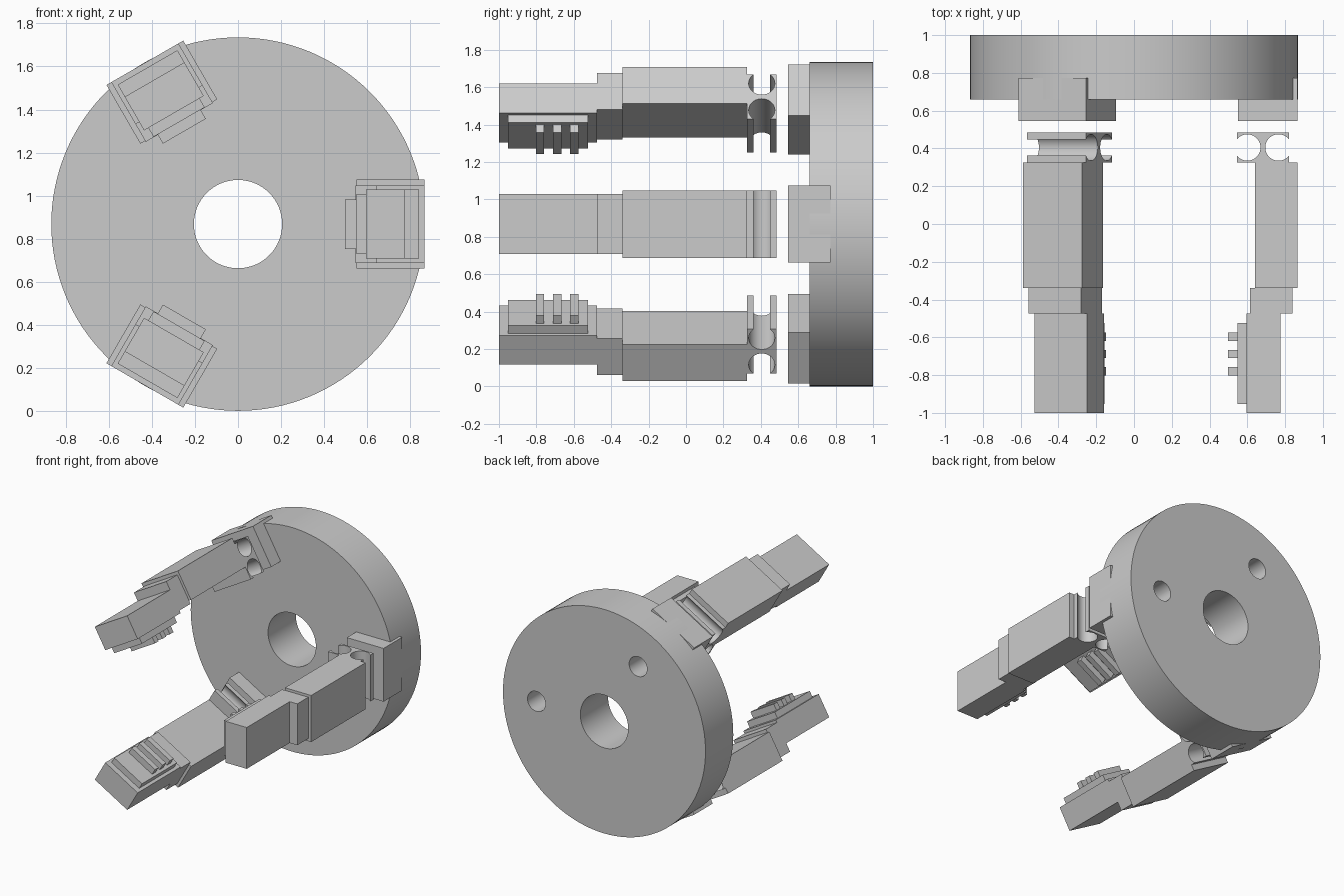
import bpy, bmesh, math
from mathutils import Matrix

if "Cube" in bpy.data.objects:
    bpy.data.objects.remove(bpy.data.objects["Cube"])

CZ = 0.868          # height of the hub axis
R = 0.867           # disc radius


def add_object(name, bm):
    bmesh.ops.recalc_face_normals(bm, faces=bm.faces)
    mesh = bpy.data.meshes.new(name)
    bm.to_mesh(mesh)
    bm.free()
    ob = bpy.data.objects.new(name, mesh)
    bpy.context.collection.objects.link(ob)
    return ob


def box(name, r, y, half_t, place):
    """Block spanning r (radial), y (length) and +-half_t (width)."""
    bm = bmesh.new()
    size = (r[1] - r[0], y[1] - y[0], 2 * half_t)
    mid = ((r[0] + r[1]) / 2, (y[0] + y[1]) / 2, 0)
    bmesh.ops.create_cube(bm, size=1, matrix=place @ Matrix.Translation(mid) @ Matrix.Diagonal((*size, 1)))
    return add_object(name, bm)


def cylinder(name, x, z, y, radius, segments):
    """Cylinder along y."""
    bm = bmesh.new()
    m = Matrix.Translation((x, (y[0] + y[1]) / 2, z)) @ Matrix.Rotation(math.pi / 2, 4, 'X')
    bmesh.ops.create_cone(bm, cap_ends=True, segments=segments, radius1=radius,
                          radius2=radius, depth=y[1] - y[0], matrix=m)
    return add_object(name, bm)


def smooth(ob):
    bpy.ops.object.select_all(action='DESELECT')
    ob.select_set(True)
    bpy.context.view_layer.objects.active = ob
    bpy.ops.object.shade_smooth_by_angle(angle=math.radians(30))


def flexure(name, place):
    """Hinge block with a round groove on each side leaving a thin waist."""
    r0, r1, y0, y1, half_t = 0.545, 0.82, 0.325, 0.485, 0.18
    yc, rad, inset = (y0 + y1) / 2, 0.07, 0.055
    lim = math.acos(-inset / rad)
    arc = [(-lim + 2 * lim * i / 28) for i in range(29)]
    left = [(r0 + inset + rad * math.cos(a), yc + rad * math.sin(a)) for a in arc]
    right = [(r0 + r1 - x, 2 * yc - y) for x, y in left]
    outline = [(r0, y0), *left, (r0, y1), (r1, y1), *right, (r1, y0)]
    bm = bmesh.new()
    face = bm.faces.new([bm.verts.new(place @ Matrix.Translation((x, y, -half_t)).translation)
                         for x, y in outline])
    out = bmesh.ops.extrude_face_region(bm, geom=[face])
    verts = [v for v in out['geom'] if isinstance(v, bmesh.types.BMVert)]
    bmesh.ops.translate(bm, verts=verts, vec=place.to_3x3() @ Matrix.Translation((0, 0, 2 * half_t)).translation)
    smooth(add_object(name, bm))


# Hub disc with a through bore and two blind holes in the back
disc = cylinder("hub_disc", 0, CZ, (0.66, 1.0), R, 128)
cutters = [cylinder("bore_cutter", 0, CZ, (0.5, 1.2), 0.205, 64)]
for a in (0, math.radians(120)):
    cutters.append(cylinder("bolt_hole_cutter", 0.58 * math.cos(a), CZ + 0.58 * math.sin(a),
                            (0.78, 1.2), 0.077, 40))
bpy.context.view_layer.objects.active = disc
for c in cutters:
    mod = disc.modifiers.new("cut", 'BOOLEAN')
    mod.operation, mod.solver, mod.object = 'DIFFERENCE', 'EXACT', c
    bpy.ops.object.modifier_apply(modifier=mod.name)
for c in cutters:
    bpy.data.objects.remove(c)
smooth(disc)

# Three gripper fingers spaced round the hub
for i in range(3):
    place = Matrix.Translation((0, 0, CZ)) @ Matrix.Rotation(-math.radians(120 * i), 4, 'Y')
    n = f"finger_{i + 1}_"
    box(n + "mount", (0.55, 0.865), (0.545, 0.772), 0.206, place)
    flexure(n + "hinge", place)
    box(n + "body", (0.64, 0.865), (-0.34, 0.325), 0.18, place)
    box(n + "knuckle", (0.615, 0.84), (-0.475, -0.34), 0.16, place)
    box(n + "tip", (0.595, 0.775), (-1.0, -0.475), 0.16, place)
    box(n + "pad", (0.547, 0.595), (-0.953, -0.525), 0.137, place)
    for k, y in enumerate((-0.78, -0.688, -0.597)):
        box(f"{n}grip_ridge_{k + 1}", (0.498, 0.547), (y - 0.022, y + 0.022), 0.115, place)
